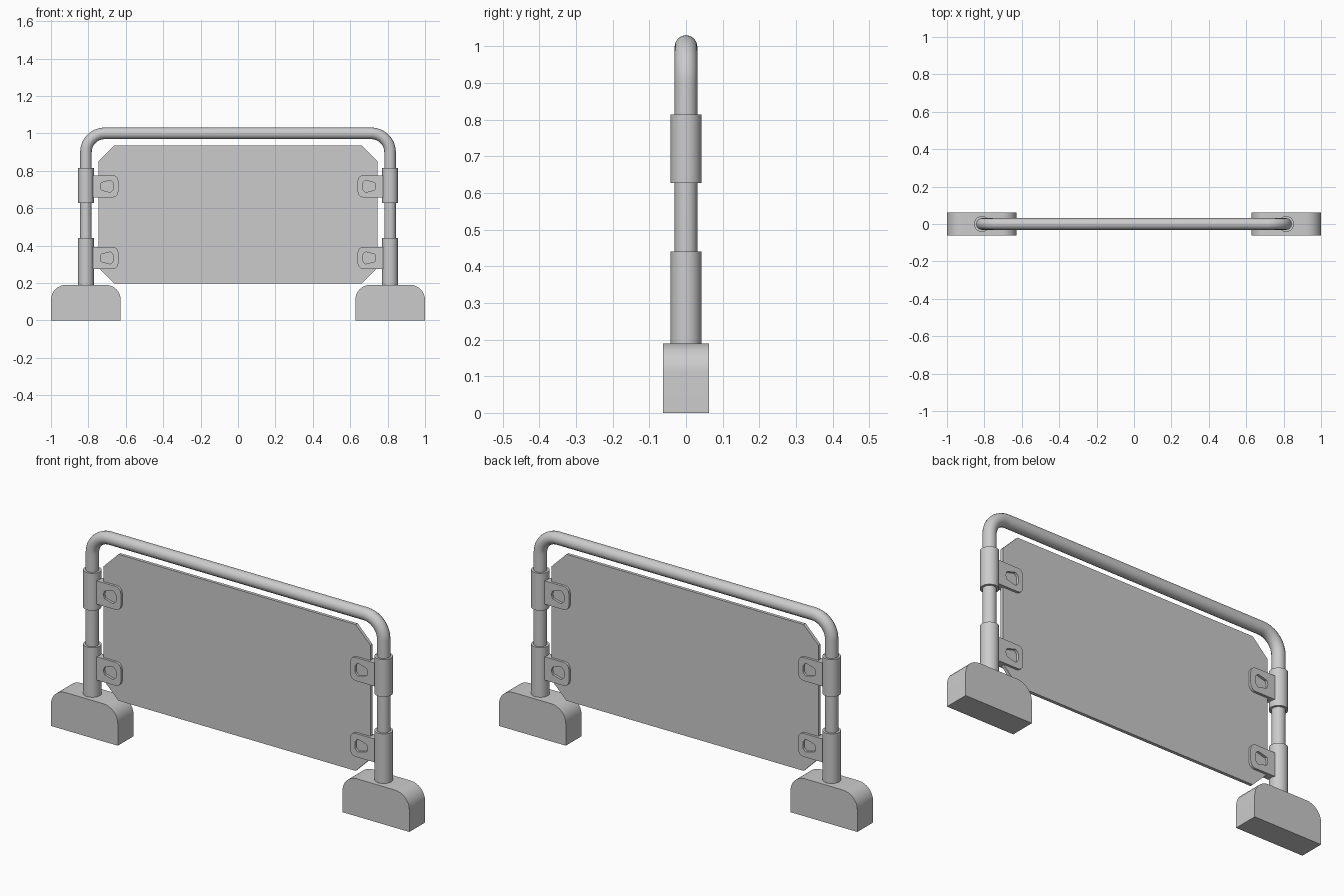
import bpy, bmesh, math
from math import pi, cos, sin

if "Cube" in bpy.data.objects:
    bpy.data.objects.remove(bpy.data.objects["Cube"], do_unlink=True)

grey = bpy.data.materials.new("plain grey")
grey.use_nodes = True
grey.diffuse_color = (0.6, 0.6, 0.6, 1)
grey.node_tree.nodes["Principled BSDF"].inputs["Base Color"].default_value = (0.6, 0.6, 0.6, 1)

POST_X = 0.813


def finish(obj):
    obj.data.materials.append(grey)
    bpy.ops.object.select_all(action='DESELECT')
    obj.select_set(True)
    bpy.context.view_layer.objects.active = obj
    bpy.ops.object.shade_smooth_by_angle(angle=math.radians(35))
    return obj


def arc(cx, cz, r, start, end, steps=8):
    """Points of an arc in the xz plane, angles in degrees."""
    angles = [math.radians(start + (end - start) * i / steps) for i in range(steps + 1)]
    return [(cx + r * cos(a), cz + r * sin(a)) for a in angles]


def plate(name, outline, half, hole=None):
    """Extrude an xz outline along y, optionally with a hole of equal point count."""
    bm = bmesh.new()
    rings = []
    for y in (-half, half):
        rings.append([[bm.verts.new((x, y, z)) for x, z in loop]
                      for loop in ([outline, hole] if hole else [outline])])
    n = len(outline)
    for k in range(len(rings[0])):
        for i in range(n):
            j = (i + 1) % n
            bm.faces.new((rings[0][k][i], rings[0][k][j], rings[1][k][j], rings[1][k][i]))
    for ring in rings:
        if hole:
            for i in range(n):
                j = (i + 1) % n
                bm.faces.new((ring[0][i], ring[0][j], ring[1][j], ring[1][i]))
        else:
            bm.faces.new(ring[0])
    bmesh.ops.recalc_face_normals(bm, faces=bm.faces)
    mesh = bpy.data.meshes.new(name)
    bm.to_mesh(mesh)
    bm.free()
    obj = bpy.data.objects.new(name, mesh)
    bpy.context.collection.objects.link(obj)
    return finish(obj)


def sleeve(name, x, low, high):
    bpy.ops.mesh.primitive_cylinder_add(vertices=32, radius=0.042, depth=high - low,
                                        location=(x, 0, (low + high) / 2))
    bpy.context.object.name = name
    finish(bpy.context.object)


# Bent tube frame
curve = bpy.data.curves.new("tube_frame", 'CURVE')
curve.dimensions = '3D'
curve.bevel_depth = 0.031
curve.bevel_resolution = 6
curve.use_fill_caps = True
bend = 0.1
path = [(POST_X, 0.1)] + arc(POST_X - bend, 1 - bend, bend, 0, 90, 12)
path += [(-x, z) for x, z in reversed(path)]
spline = curve.splines.new('POLY')
spline.points.add(len(path) - 1)
for point, (x, z) in zip(spline.points, path):
    point.co = (x, 0, z, 1)
tube = bpy.data.objects.new("tube_frame", curve)
bpy.context.collection.objects.link(tube)
bpy.context.view_layer.objects.active = tube
tube.select_set(True)
bpy.ops.object.convert(target='MESH')
finish(bpy.context.object)

# Sign panel with clipped corners
w, low, high, cut = 0.745, 0.197, 0.935, 0.083
plate("panel", [(-w + cut, low), (w - cut, low), (w, low + cut), (w, high - cut),
                (w - cut, high), (-w + cut, high), (-w, high - cut), (-w, low + cut)], 0.008)

for side, s in (("left", 1), ("right", -1)):
    # Foot with rounded top edges
    x0, x1, top, r = 0.627, 1.0, 0.19, 0.08
    foot = [(x0, 0), (x1, 0)] + arc(x1 - r, top - r, r, 0, 90) + arc(x0 + r, top - r, r, 90, 180)
    plate(side + "_foot", [(s * x, z) for x, z in foot], 0.0625)

    # Sleeves around the post
    sleeve(side + "_lower_sleeve", s * POST_X, 0.17, 0.44)
    sleeve(side + "_upper_sleeve", s * POST_X, 0.627, 0.815)

    # Clamp tabs, each with a round hole
    for level, z in (("lower", 0.334), ("upper", 0.717)):
        inner, outer, h, r = 0.64, 0.79, 0.059, 0.03
        tab = (arc(inner + r, z + h - r, r, 90, 180, 7) + arc(inner + r, z - h + r, r, 180, 270, 7)
               + [(outer, z - h + h * i / 4) for i in range(9)])
        cx = 0.7
        hole = []
        for x, zz in tab:
            a = math.atan2(zz - z, x - cx)
            hole.append((cx + 0.036 * cos(a), z + 0.036 * sin(a)))
        plate(f"{side}_{level}_tab", [(s * x, q) for x, q in tab], 0.02,
              [(s * x, q) for x, q in hole])
